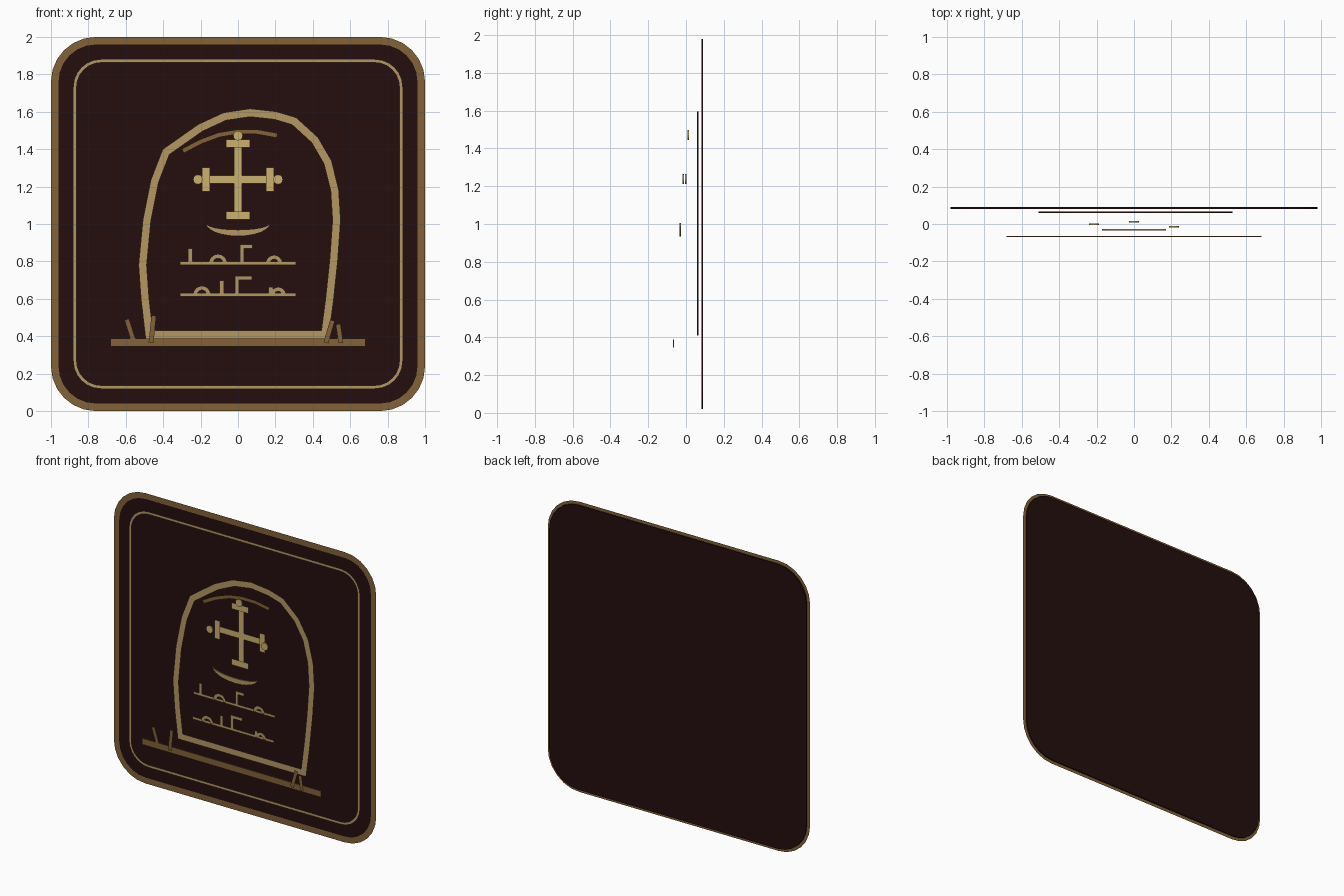
import bpy
import bmesh
from math import sin, cos, pi
from mathutils import Vector

old = bpy.data.objects.get("Cube")
if old:
    bpy.data.objects.remove(old)


def make_material(name, rgb):
    mat = bpy.data.materials.new(name)
    mat.use_nodes = True
    mat.diffuse_color = (*rgb, 1)
    mat.node_tree.nodes["Principled BSDF"].inputs["Base Color"].default_value = (*rgb, 1)
    return mat


DARK = make_material("dark maroon", (0.018, 0.0045, 0.0045))
BRONZE = make_material("bronze", (0.223, 0.122, 0.037))
TAN = make_material("tan", (0.46, 0.31, 0.122))
GOLD = make_material("pale gold", (0.60, 0.44, 0.158))


def finish(name, bm, mat):
    mesh = bpy.data.meshes.new(name)
    bm.to_mesh(mesh)
    bm.free()
    mesh.materials.append(mat)
    obj = bpy.data.objects.new(name, mesh)
    bpy.context.collection.objects.link(obj)
    return obj


def plate(name, points, y, mat, thick=0.008):
    """Filled outline in the xz plane, y being its front face."""
    bm = bmesh.new()
    face = bm.faces.new([bm.verts.new((x, y, z)) for x, z in points])
    res = bmesh.ops.extrude_face_region(bm, geom=[face], use_keep_orig=True)
    moved = [v for v in res["geom"] if isinstance(v, bmesh.types.BMVert)]
    bmesh.ops.translate(bm, verts=moved, vec=(0, thick, 0))
    bmesh.ops.recalc_face_normals(bm, faces=bm.faces)
    return finish(name, bm, mat)


def ribbon(name, points, width, y, mat, closed=False):
    """Flat mitred stroke along a path in the xz plane."""
    pts = [Vector(p) for p in points]
    n = len(pts)
    bm = bmesh.new()
    pairs = []
    for i, p in enumerate(pts):
        before = pts[i - 1] if closed or i > 0 else None
        after = pts[(i + 1) % n] if closed or i < n - 1 else None
        d1 = (p - before).normalized() if before else (after - p).normalized()
        d2 = (after - p).normalized() if after else d1
        n1, n2 = Vector((-d1.y, d1.x)), Vector((-d2.y, d2.x))
        m = (n1 + n2).normalized()
        m *= width / 2 / max(m.dot(n1), 0.3)
        pairs.append([bm.verts.new((q.x, y, q.y)) for q in (p + m, p - m)])
    for i in range(n if closed else n - 1):
        (a, b), (c, d) = pairs[i], pairs[(i + 1) % n]
        face = bm.faces.new((a, b, d, c))
        face.normal_update()
        if face.normal.y > 0:
            face.normal_flip()
    return finish(name, bm, mat)


def arc(cx, cz, rx, rz, start, end, steps):
    angles = [start + (end - start) * i / steps for i in range(steps + 1)]
    return [(cx + rx * cos(a), cz + rz * sin(a)) for a in angles]


def rounded_square(half, radius, steps=6):
    pts = []
    for k, (sx, sz) in enumerate([(1, 1), (-1, 1), (-1, -1), (1, -1)]):
        c = half - radius
        pts += arc(sx * c, 1 + sz * c, radius, radius, k * pi / 2, (k + 1) * pi / 2, steps)
    return pts


# Backing panel with outer frame and thin inner border
panel = rounded_square(0.98, 0.22)
plate("back_panel", panel, 0.081, DARK, 0.009)
ribbon("outer_frame", panel, 0.04, 0.077, BRONZE, closed=True)
ribbon("inner_border", rounded_square(0.872, 0.14), 0.018, 0.071, TAN, closed=True)

# Leaning headstone
stone = [(-0.475, 0.41), (-0.497, 0.6), (-0.51, 0.78), (-0.487, 1.02), (-0.445, 1.23),
         (-0.385, 1.385), (-0.2, 1.515), (-0.07, 1.575), (0.065, 1.595), (0.2, 1.58),
         (0.3, 1.55), (0.41, 1.45), (0.48, 1.33), (0.517, 1.18), (0.527, 1.02),
         (0.512, 0.81), (0.49, 0.6), (0.465, 0.41)]
plate("headstone", stone, 0.059, DARK)
ribbon("headstone_rim", stone, 0.043, 0.05, TAN, closed=True)

# Arched moulding over the cross
ribbon("arch_moulding", [(-0.295, 1.39), (-0.2, 1.44), (-0.1, 1.477), (0, 1.493),
                         (0.1, 1.493), (0.21, 1.473)], 0.025, 0.04, BRONZE)

# Cross with capped arms and round tips
MID = 1.238
ribbon("cross_post", [(0, 1.03), (0, 1.45)], 0.043, 0.034, GOLD)
ribbon("cross_bar", [(-0.19, MID), (0.19, MID)], 0.043, 0.03, GOLD)
for label, dz in (("top", 0.193), ("bottom", -0.193)):
    ribbon("cross_cap_" + label, [(-0.065, MID + dz), (0.065, MID + dz)], 0.043, 0.024, GOLD)
for label, side in (("left", 1), ("right", -1)):
    x = side * 0.172
    ribbon("cross_cap_" + label, [(x, MID - 0.064), (x, MID + 0.064)], 0.043, 0.02, GOLD)
for label, x, z, y in (("top", 0, 1.472, 0.008), ("right", -0.214, MID, -0.006),
                       ("left", 0.214, MID, -0.018)):
    plate("cross_tip_" + label, arc(x, z, 0.026, 0.026, 0, 2 * pi, 12)[:-1], y, GOLD)

# Crescent below the cross
lower = arc(0, 1.005, 0.172, 0.07, pi, 2 * pi, 12)
upper = arc(0, 1.005, 0.172, 0.036, 2 * pi, pi, 12)[1:-1]
plate("crescent", lower + upper, -0.034, TAN)

# Carved ornament rows: base line, upright strokes, hooks and small arches
rows = [
    (0.79, [(-0.255, 0.08)], (0.022, 0.09, 0.055), [(-0.107, 0.038), (0.193, 0.033)]),
    (0.622, [(-0.087, 0.075), (0.175, 0.04)], (-0.005, 0.09, 0.08), [(-0.193, 0.036), (0.215, 0.03)]),
]
for r, (z, uprights, (hx, hh, hw), arches) in enumerate(rows):
    tag = "ornament_%d_" % (r + 1)
    y = -0.04 - 0.012 * r
    ribbon(tag + "line", [(-0.31, z), (0.31, z)], 0.018, y, TAN)
    for x, h in uprights:
        ribbon(tag + "upright", [(x, z), (x, z + h)], 0.022, y - 0.003, TAN)
    ribbon(tag + "hook", [(hx, z), (hx, z + hh), (hx + hw, z + hh)], 0.022, y - 0.005, TAN)
    for x, rad in arches:
        ribbon(tag + "arch", arc(x, z, rad, rad, pi, 0, 8), 0.022, y - 0.007, TAN)

# Ground strip and grass blades
plate("ground", [(-0.682, 0.345), (0.682, 0.345), (0.682, 0.388), (-0.682, 0.388)],
      -0.07, BRONZE, 0.006)
blades = [(-0.555, -0.595, 0.49), (-0.465, -0.45, 0.51), (0.47, 0.505, 0.485), (0.55, 0.535, 0.465)]
for i, (foot, tip, top) in enumerate(blades):
    ribbon("grass_blade_%d" % (i + 1), [(foot, 0.365), (tip, top)], 0.026,
           -0.075 - 0.005 * i, BRONZE)
